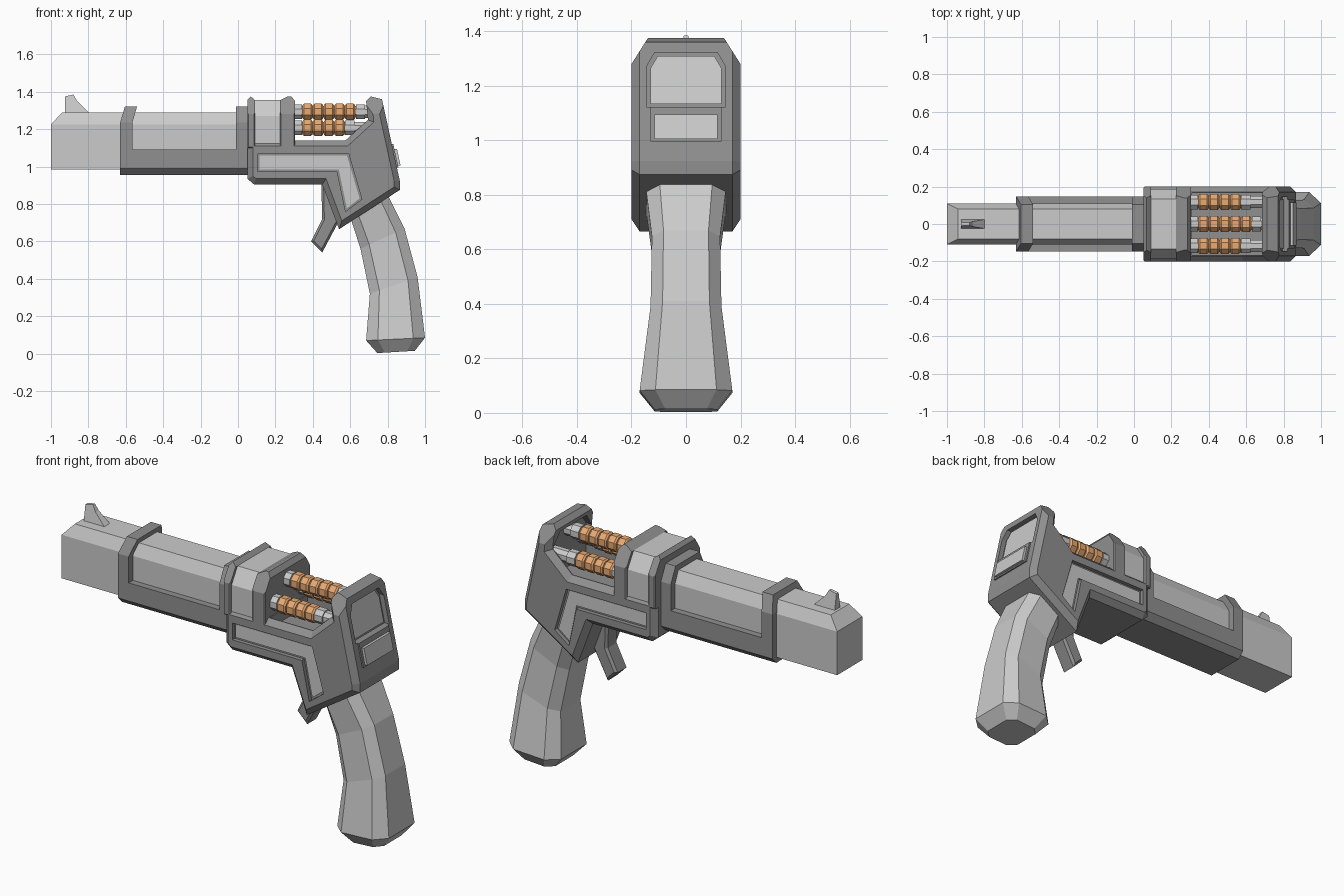
import bpy, bmesh, math
from mathutils import Vector, Matrix

if "Cube" in bpy.data.objects:
    bpy.data.objects.remove(bpy.data.objects["Cube"])


def material(name, rgb):
    m = bpy.data.materials.new(name)
    m.diffuse_color = (*rgb, 1)
    m.use_nodes = True
    m.node_tree.nodes["Principled BSDF"].inputs["Base Color"].default_value = m.diffuse_color
    return m


DARK = material("dark_grey", (0.28, 0.28, 0.28))
ORANGE = material("orange", (0.80, 0.40, 0.17))


def finish(name, bm, mat=None):
    bmesh.ops.recalc_face_normals(bm, faces=bm.faces)
    me = bpy.data.meshes.new(name)
    bm.to_mesh(me)
    bm.free()
    ob = bpy.data.objects.new(name, me)
    bpy.context.collection.objects.link(ob)
    if mat:
        me.materials.append(mat)
    return ob


def loft(bm, rings):
    """Skin a list of equal-length point rings and cap both ends."""
    vs = [[bm.verts.new(p) for p in r] for r in rings]
    n = len(vs[0])
    for a, b in zip(vs, vs[1:]):
        for i in range(n):
            j = (i + 1) % n
            bm.faces.new((a[i], a[j], b[j], b[i]))
    bm.faces.new(vs[0])
    bm.faces.new(vs[-1])
    bmesh.ops.recalc_face_normals(bm, faces=bm.faces)


def prism(name, pts, hw, mat=None, bevel=0, cuts=(), y0=None):
    """Extrude an x-z profile across y; bevel its rims; slice mirrored corner cuts."""
    bm = bmesh.new()
    lo = -hw if y0 is None else y0
    loft(bm, [[(x, y, z) for x, z in pts] for y in (lo, hw)])
    if bevel:
        rim = [e for e in bm.edges if abs(e.verts[0].co.y - e.verts[1].co.y) < 1e-6]
        bmesh.ops.bevel(bm, geom=rim, offset=bevel, segments=1, affect='EDGES', profile=0.5)
    # each cut is (y, z) -> (y, z), with the outside away from the centre
    for (ya, za), (yb, zb) in cuts:
        for s in (1, -1):
            no = Vector((0, s * abs(zb - za), math.copysign(abs(yb - ya), zb - za)))
            bmesh.ops.bisect_plane(bm, geom=bm.verts[:] + bm.edges[:] + bm.faces[:],
                                   plane_co=(0, s * ya, za), plane_no=no.normalized(),
                                   clear_outer=True)
            bmesh.ops.holes_fill(bm, edges=[e for e in bm.edges if e.is_boundary], sides=0)
    return finish(name, bm, mat)


def rear_slab(name, pts, d0, d1, mat=None):
    """Slab with a y-z outline, parallel to the sloping rear face."""
    bm = bmesh.new()
    loft(bm, [[(0.865 - 0.2184 * (z - 0.925) + d, y, z) for y, z in pts] for d in (d0, d1)])
    return finish(name, bm, mat)


def carve(ob, cutter):
    cutter.hide_render = True
    mod = ob.modifiers.new("carve", 'BOOLEAN')
    mod.operation = 'DIFFERENCE'
    mod.solver = 'EXACT'
    mod.object = cutter
    bpy.context.view_layer.objects.active = ob
    bpy.ops.object.modifier_apply(modifier=mod.name)
    bpy.data.objects.remove(cutter)


# Barrel and front sight
prism("barrel", [(-1, .985), (-1, 1.225), (-.94, 1.29), (.07, 1.29), (.07, .985)], .11,
      cuts=[((.11, 1.225), (.08, 1.29))])
prism("front_sight", [(-.925, 1.28), (-.925, 1.375), (-.88, 1.385), (-.86, 1.35), (-.79, 1.28)],
      .024, cuts=[((.024, 1.29), (.008, 1.385))])

# Barrel shroud: two collars joined by a lower cradle
prism("barrel_shroud", [(-.63, .955), (-.63, 1.235), (-.605, 1.32), (-.54, 1.32), (-.565, 1.235),
                        (-.565, 1.09), (-.01, 1.09), (-.01, 1.32), (.06, 1.32), (.06, .955)],
      .147, DARK, cuts=[((.147, 1.235), (.105, 1.32)), ((.147, .99), (.112, .955))])

# Frame with the raised rear plate
frame = prism("frame", [(.05, .935), (.085, .905), (.45, .905), (.54, .665), (.865, .875),
                        (.865, .925), (.77, 1.36), (.71, 1.375), (.685, 1.35), (.695, 1.25),
                        (.575, 1.14), (.05, 1.14)],
              .2, DARK, bevel=.03, cuts=[((.2, 1.28), (.14, 1.375))])
carve(frame, prism("bay_cutter", [(.31, 1.08), (.725, 1.08), (.725, 1.33), (.31, 1.33)], .165,
                   cuts=[((.165, 1.26), (.115, 1.33))]))

# Bent side windows, with light panels set into them
window = [(.105, 1.068), (.592, 1.068), (.662, .825), (.575, .76), (.53, .975), (.105, .975)]
for s in (1, -1):
    carve(frame, prism("window_cutter", window, s * .25, y0=s * .178))
    prism("side_panel", [(.115, 1.058), (.583, 1.058), (.65, .83), (.582, .777),
                         (.539, .985), (.115, .985)], s * .184, y0=s * .17)

# Rear window and rear button
rear = [(-.145, 1.122), (.145, 1.122), (.145, 1.27), (.115, 1.322), (-.115, 1.322), (-.145, 1.27)]
carve(frame, rear_slab("rear_cutter", rear, -.028, .05))
rear_slab("rear_panel", [(y * .9, 1.222 + (z - 1.222) * .88) for y, z in rear], -.035, -.02)
rear_slab("rear_button", [(-.115, 1.005), (.115, 1.005), (.115, 1.095), (-.115, 1.095)], -.01, .022)
rear_slab("rear_button_rim", [(-.13, .995), (.13, .995), (.13, 1.122), (-.13, 1.122)],
          -.02, .008, DARK)

# Rings and block ahead of the cell bay
corner = [((.2, 1.28), (.14, 1.375))]
prism("front_ring", [(.05, 1.1), (.05, 1.355), (.068, 1.375), (.092, 1.355), (.092, 1.1)],
      .2, DARK, bevel=.006, cuts=corner)
prism("rear_ring", [(.225, 1.1), (.225, 1.355), (.265, 1.375), (.285, 1.375), (.305, 1.35),
                    (.305, 1.1)], .2, DARK, bevel=.006, cuts=corner)
prism("ring_block", [(.08, 1.08), (.08, 1.355), (.24, 1.355), (.24, 1.08)], .187,
      cuts=[((.187, 1.27), (.135, 1.355))])


def rod(name, x0, x1, y, z, r, mat=None, bevel=0.0):
    """Eight-sided rod along x with chamfered ends."""
    bm = bmesh.new()
    rings = [(x0, r - bevel), (x0 + bevel, r), (x1 - bevel, r), (x1, r - bevel)]
    if not bevel:
        rings = [(x0, r), (x1, r)]
    ang = [math.pi / 8 + i * math.pi / 4 for i in range(8)]
    loft(bm, [[(x, y + q * math.cos(a), z + q * math.sin(a)) for a in ang] for x, q in rings])
    return finish(name, bm, mat)


# Energy cells: orange discs on a core with grey caps
for y, z, count in ((0, 1.293, 5), (.117, 1.207, 4), (-.117, 1.207, 4)):
    end = .345 + count * .057
    rod("cell_core", .30, .73, y, z, .034, ORANGE)
    rod("cell_front_cap", .295, .343, y, z, .042)
    rod("cell_rear_cap", end, end + .05, y, z, .042)
    rod("cell_rear_stem", end + .04, .735, y, z, .035)
    for i in range(count):
        x = .345 + i * .057
        rod("cell_disc", x, x + .053, y, z, .047, ORANGE, .008)

# Trigger
prism("trigger", [(.445, .93), (.45, .72), (.39, .60), (.45, .54), (.535, .70), (.56, .90)],
      .05, DARK, bevel=.012)

# Grip: octagonal sections given as front point, rear point, half width
sections = [((.55, .83), (.74, .96), .15), ((.605, .715), (.80, .85), .147),
            ((.655, .56), (.89, .67), .125), ((.705, .32), (.96, .41), .13),
            ((.685, .07), (1.0, .085), .17), ((.745, .003), (.945, .015), .115)]
rings = []
for (xf, zf), (xr, zr), w in sections:
    ring = []
    for t, k in ((0, .66), (.2, 1), (.8, 1), (1, .66), (1, -.66), (.8, -1), (.2, -1), (0, -.66)):
        ring.append((xf + (xr - xf) * t, w * k, zf + (zr - zf) * t))
    rings.append(ring)
bm = bmesh.new()
loft(bm, rings)
finish("grip", bm)
